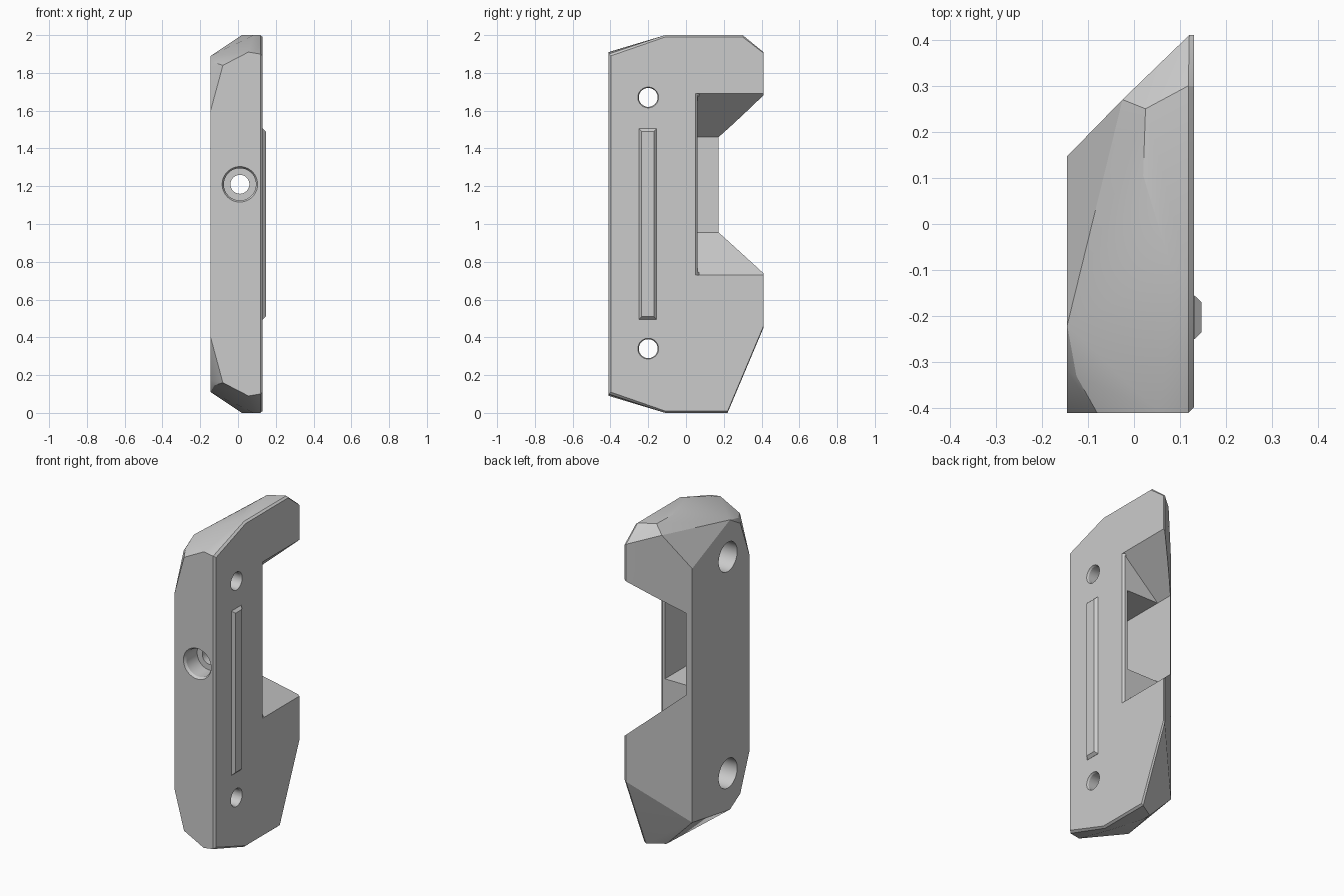
import bpy, bmesh, math
from mathutils import Matrix

cube = bpy.data.objects.get("Cube")
if cube:
    bpy.data.objects.remove(cube, do_unlink=True)

grey = bpy.data.materials.new("plain grey")
grey.use_nodes = True
grey.diffuse_color = (0.6, 0.6, 0.6, 1)
grey.node_tree.nodes["Principled BSDF"].inputs["Base Color"].default_value = (0.6, 0.6, 0.6, 1)


def make(name, bm):
    bmesh.ops.recalc_face_normals(bm, faces=bm.faces)
    mesh = bpy.data.meshes.new(name)
    bm.to_mesh(mesh)
    bm.free()
    mesh.materials.append(grey)
    ob = bpy.data.objects.new(name, mesh)
    bpy.context.collection.objects.link(ob)
    return ob


def hull(name, points):
    bm = bmesh.new()
    for p in points:
        bm.verts.new(p)
    res = bmesh.ops.convex_hull(bm, input=bm.verts)
    junk = set(res["geom_interior"] + res["geom_unused"])
    bmesh.ops.delete(bm, geom=[v for v in junk if isinstance(v, bmesh.types.BMVert)], context="VERTS")
    bmesh.ops.dissolve_limit(bm, angle_limit=0.01, verts=bm.verts, edges=bm.edges)
    return make(name, bm)


def box(name, x, y, z):
    return hull(name, [(a, b, c) for a in x for b in y for c in z])


def tube(axis, start, end, u, z, r1, r2=None):
    """Round cutter along x or y from start to end, centred at (u, z)."""
    bm = bmesh.new()
    bmesh.ops.create_cone(bm, cap_ends=True, segments=48, radius1=r1,
                          radius2=r2 or r1, depth=end - start)
    mid = (start + end) / 2
    if axis == "x":
        m = Matrix.Translation((mid, u, z)) @ Matrix.Rotation(math.pi / 2, 4, "Y")
    else:
        m = Matrix.Translation((u, mid, z)) @ Matrix.Rotation(-math.pi / 2, 4, "X")
    bm.transform(m)
    return make("hole_cutter", bm)


def cut(ob, cutter):
    mod = ob.modifiers.new("cut", "BOOLEAN")
    mod.operation = "DIFFERENCE"
    mod.solver = "EXACT"
    mod.object = cutter
    bpy.context.view_layer.objects.active = ob
    bpy.ops.object.modifier_apply(modifier=mod.name)
    bpy.data.objects.remove(cutter, do_unlink=True)


# Faceted body: front corners are shared by both ends, the back differs
ends = [(-.145, -.41, 1.6), (-.08, -.41, 1.84), (-.04, -.41, 1.84),
        (.055, -.41, 1.91), (.118, -.41, 1.9), (.13, -.398, 1.89),
        (-.125, -.33, 1.855), (-.145, -.32, 1.83), (-.145, -.22, 1.89),
        (.02, .105, 2), (.085, -.11, 2), (.118, -.11, 2), (.13, -.11, 1.99)]
top_back = [(.025, .25, 2), (.118, .3, 2), (.13, .3, 1.99), (-.025, .27, 1.95),
            (.12, .41, 1.91), (.13, .41, 1.905), (-.145, .147, 1.73)]
bottom_back = [(.02, .16, 0), (.118, .22, 0), (.13, .22, .01),
               (.12, .41, .45), (.13, .41, .46), (-.145, .147, .17)]
body = hull("body", ends + [(x, y, 2 - z) for x, y, z in ends] + top_back + bottom_back)

# Grip opening with sloped ends, its chamfered lip, and the pocket behind it
opening = [(.2, .667), (-.12, .955), (-.12, 1.46), (.2, 1.755)]
cut(body, hull("opening_cutter", [(x, y, z) for x, z in opening for y in (.062, .6)]))
lip = [(.14, .04), (.14, .07), (.11, .07)]
cut(body, hull("lip_cutter", [(x, y, z) for x, y in lip for z in (.73, 1.69)]))
cut(body, box("pocket_cutter", (-.12, .1), (-.2, .1), (.955, 1.46)))

# Two side screw holes, counterbored from the flat right side
for z in (.34, 1.67):
    cut(body, tube("x", -.2, .03, -.2, z, .09))
    cut(body, tube("x", -.05, .2, -.2, z, .05))
    cut(body, tube("x", .12, .14, -.2, z, .05, .06))

# Front hole: countersunk rim, wide bore, narrow bore into the pocket
cut(body, tube("y", -.42, -.395, .01, 1.21, .1, .085))
cut(body, tube("y", -.45, -.29, .01, 1.21, .085))
cut(body, tube("y", -.35, -.1, .01, 1.21, .05))

# Raised locating rib with bevelled sides
rib = hull("locating_rib",
           [(.12, y, z) for y in (-.25, -.155) for z in (.495, 1.505)] +
           [(.131, y, z) for y in (-.25, -.155) for z in (.495, 1.505)] +
           [(.147, y, z) for y in (-.235, -.17) for z in (.51, 1.49)])

for ob in (body, rib):
    bpy.ops.object.select_all(action="DESELECT")
    ob.select_set(True)
    bpy.context.view_layer.objects.active = ob
    bpy.ops.object.shade_smooth_by_angle(angle=math.radians(20))
